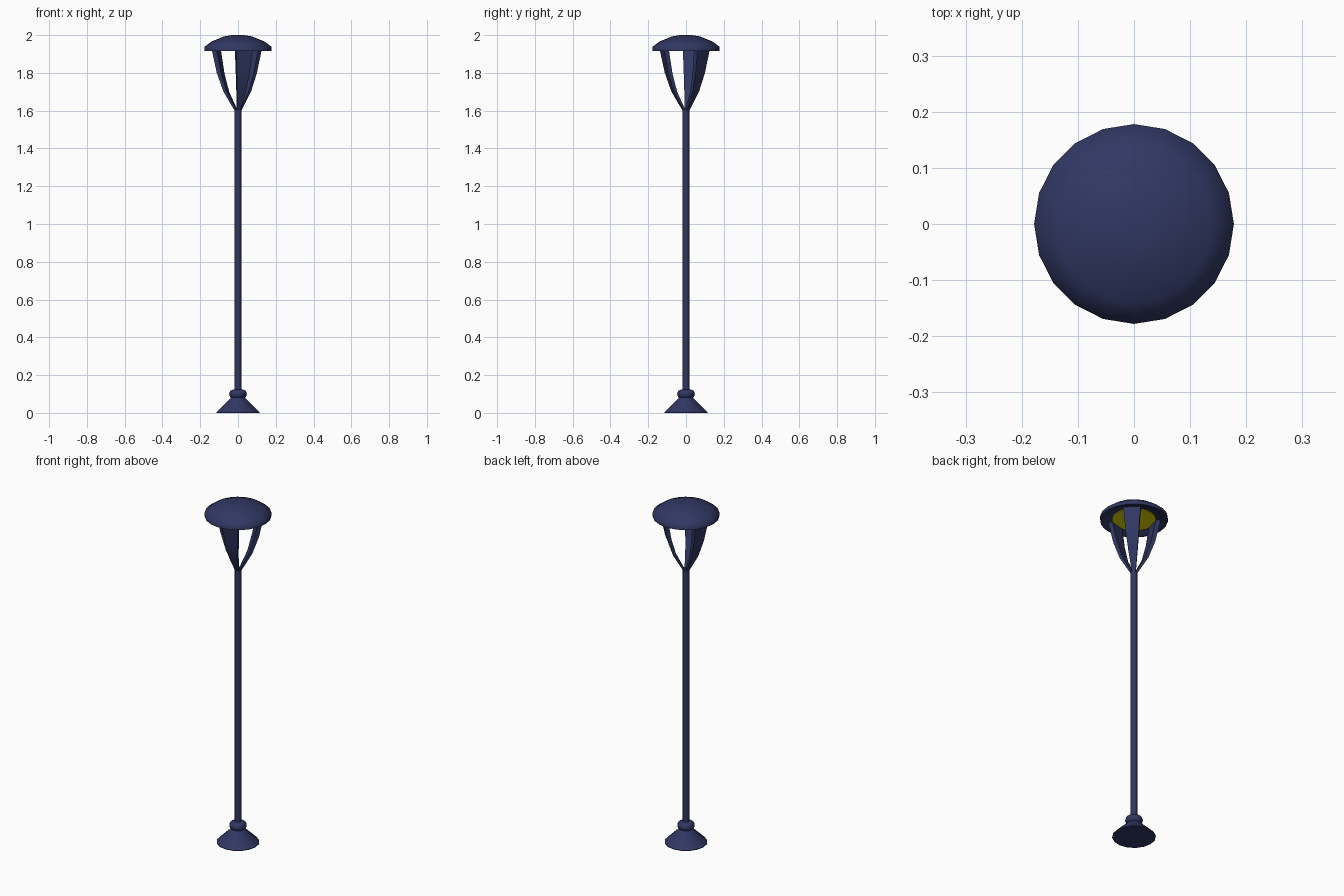
import bpy, bmesh, math
from mathutils import Vector

if "Cube" in bpy.data.objects:
    bpy.data.objects.remove(bpy.data.objects["Cube"])


def material(name, rgb):
    m = bpy.data.materials.new(name)
    m.diffuse_color = (*rgb, 1)
    m.use_nodes = True
    m.node_tree.nodes["Principled BSDF"].inputs["Base Color"].default_value = m.diffuse_color
    return m


NAVY = material("navy metal", (0.030, 0.039, 0.124))
YELLOW = material("lamp yellow", (0.74, 0.69, 0.0))


def finish(name, bm, mat, angle=35):
    bmesh.ops.recalc_face_normals(bm, faces=bm.faces[:])
    me = bpy.data.meshes.new(name)
    bm.to_mesh(me)
    bm.free()
    me.materials.append(mat)
    ob = bpy.data.objects.new(name, me)
    bpy.context.collection.objects.link(ob)
    bpy.ops.object.select_all(action='DESELECT')
    ob.select_set(True)
    bpy.context.view_layer.objects.active = ob
    bpy.ops.object.shade_smooth_by_angle(angle=math.radians(angle))
    return ob


def loft(bm, rings):
    """Skin consecutive vertex rings and cap both ends."""
    n = len(rings[0])
    for a, b in zip(rings, rings[1:]):
        for i in range(n):
            j = (i + 1) % n
            bm.faces.new((a[i], a[j], b[j], b[i]))
    bm.faces.new(rings[0])
    bm.faces.new(rings[-1])


def lathe(name, profile, sides, mat, angle=35):
    """Turn (radius, height) points around z."""
    bm = bmesh.new()
    step = 2 * math.pi / sides
    loft(bm, [[bm.verts.new((r * math.cos(step * i), r * math.sin(step * i), z))
               for i in range(sides)] for r, z in profile])
    return finish(name, bm, mat, angle)


def rib(name, angle):
    """Curved tapering strap: outer radius, inner radius, half width, height."""
    sections = [(0.016, 0.004, 0.010, 1.60), (0.073, 0.055, 0.024, 1.70),
                (0.107, 0.084, 0.035, 1.80), (0.133, 0.107, 0.046, 1.928)]
    radial = Vector((math.cos(angle), math.sin(angle), 0))
    side = Vector((-radial.y, radial.x, 0))
    bm = bmesh.new()
    loft(bm, [[bm.verts.new(radial * r + side * s + Vector((0, 0, z)))
               for r, s in ((ro, -w), (ro, w), (ri, w), (ri, -w))]
              for ro, ri, w, z in sections])
    return finish(name, bm, NAVY)


# Flared foot and the collar ring above it
lathe("base", [(0.115, 0), (0.115, 0.003), (0.036, 0.08), (0.03, 0.09)], 16, NAVY)
lathe("collar", [(0.03, 0.077), (0.042, 0.085), (0.047, 0.1), (0.042, 0.115),
                 (0.028, 0.124), (0.016, 0.124)], 16, NAVY, 60)

# Pole
lathe("pole", [(0.0175, 0.08), (0.0175, 1.61)], 12, NAVY)

# Three ribs carrying the cap
for k in range(3):
    rib(f"rib_{k + 1}", math.radians(45 + 120 * k))

# Domed cap with a shallow recess underneath
lathe("cap", [(0.15, 1.926), (0.158, 1.917), (0.178, 1.917), (0.178, 1.938),
              (0.14, 1.966), (0.075, 1.993), (0.033, 2.0)], 20, NAVY, 60)

# Glowing disc set in the recess
lathe("light_disc", [(0.116, 1.922), (0.116, 1.928)], 20, YELLOW)
